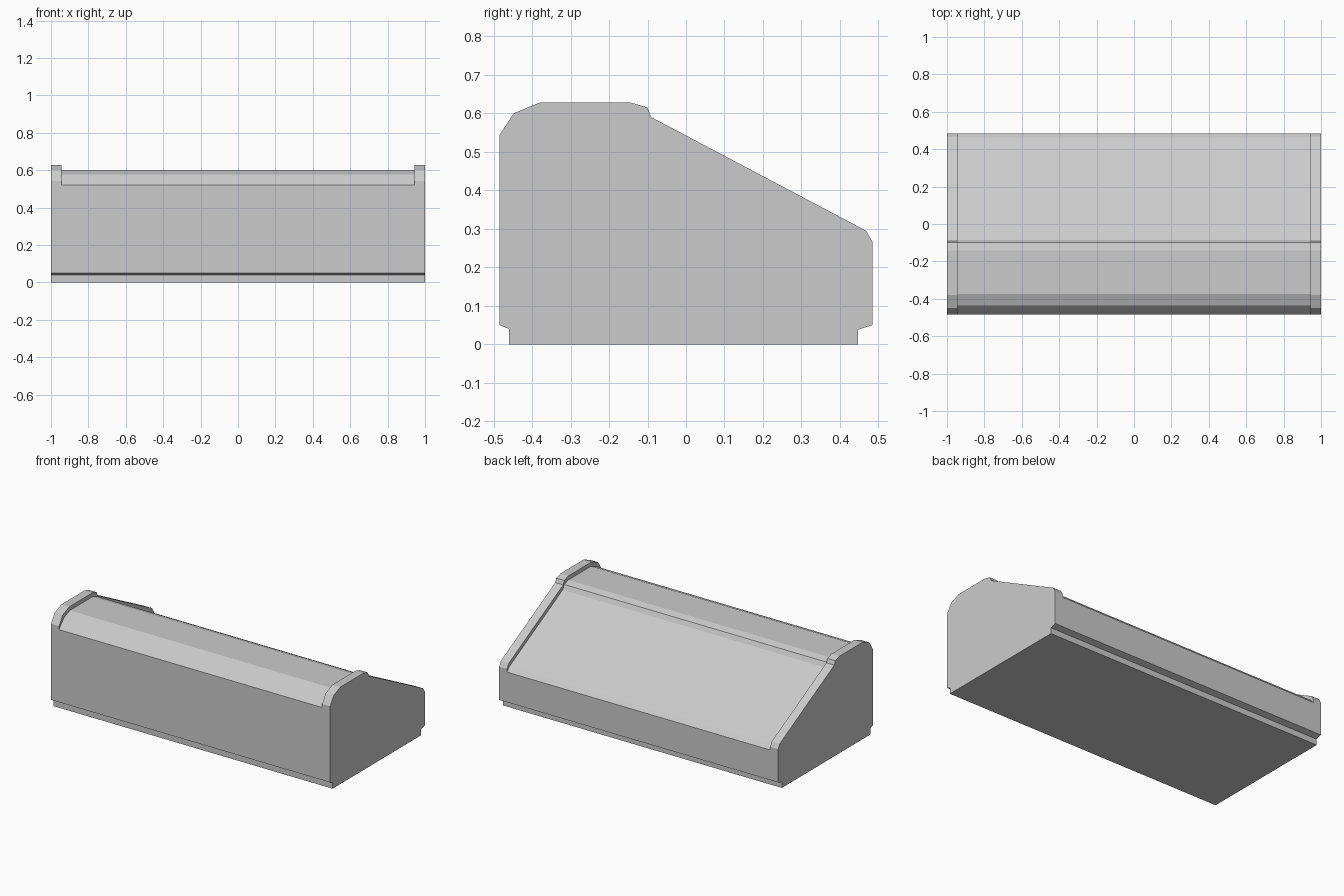
import bpy
import bmesh

cube = bpy.data.objects.get("Cube")
if cube:
    bpy.data.objects.remove(cube, do_unlink=True)

# Single grey finish
grey = bpy.data.materials.new("light_grey")
grey.use_nodes = True
colour = (0.6, 0.6, 0.6, 1)
grey.diffuse_color = colour
grey.node_tree.nodes["Principled BSDF"].inputs["Base Color"].default_value = colour


def extrude_profile(name, profile, x0, x1):
    """Extrude a (y, z) outline along x into a closed solid."""
    bm = bmesh.new()
    face = bm.faces.new([bm.verts.new((x0, y, z)) for y, z in profile])
    side = bmesh.ops.extrude_face_region(bm, geom=[face])["geom"]
    verts = [v for v in side if isinstance(v, bmesh.types.BMVert)]
    bmesh.ops.translate(bm, vec=(x1 - x0, 0, 0), verts=verts)
    bmesh.ops.recalc_face_normals(bm, faces=bm.faces)
    mesh = bpy.data.meshes.new(name)
    bm.to_mesh(mesh)
    bm.free()
    mesh.materials.append(grey)
    obj = bpy.data.objects.new(name, mesh)
    bpy.context.collection.objects.link(obj)
    return obj


# Recessed plinth and undercut shared by the body and the end panels
foot = [(-0.485, 0.05), (-0.46, 0.04), (-0.46, 0),
        (0.447, 0), (0.447, 0.038), (0.485, 0.05)]

# Raised end panel outline, from the sloping back over the top to the front
panel_top = [(0.485, 0.265), (0.468, 0.295), (-0.09, 0.59), (-0.10, 0.615),
             (-0.143, 0.628), (-0.38, 0.628), (-0.448, 0.60), (-0.485, 0.543)]

# Body outline, set slightly below the end panels
body_top = [(0.485, 0.245), (0.462, 0.271), (-0.085, 0.56), (-0.10, 0.589),
            (-0.143, 0.602), (-0.375, 0.602), (-0.435, 0.577), (-0.485, 0.52)]

EDGE, INNER = 1.0, 0.943
extrude_profile("body", foot + body_top, -INNER, INNER)
for name, sign in (("left_end_panel", 1), ("right_end_panel", -1)):
    extrude_profile(name, foot + panel_top, sign * INNER, sign * EDGE)
